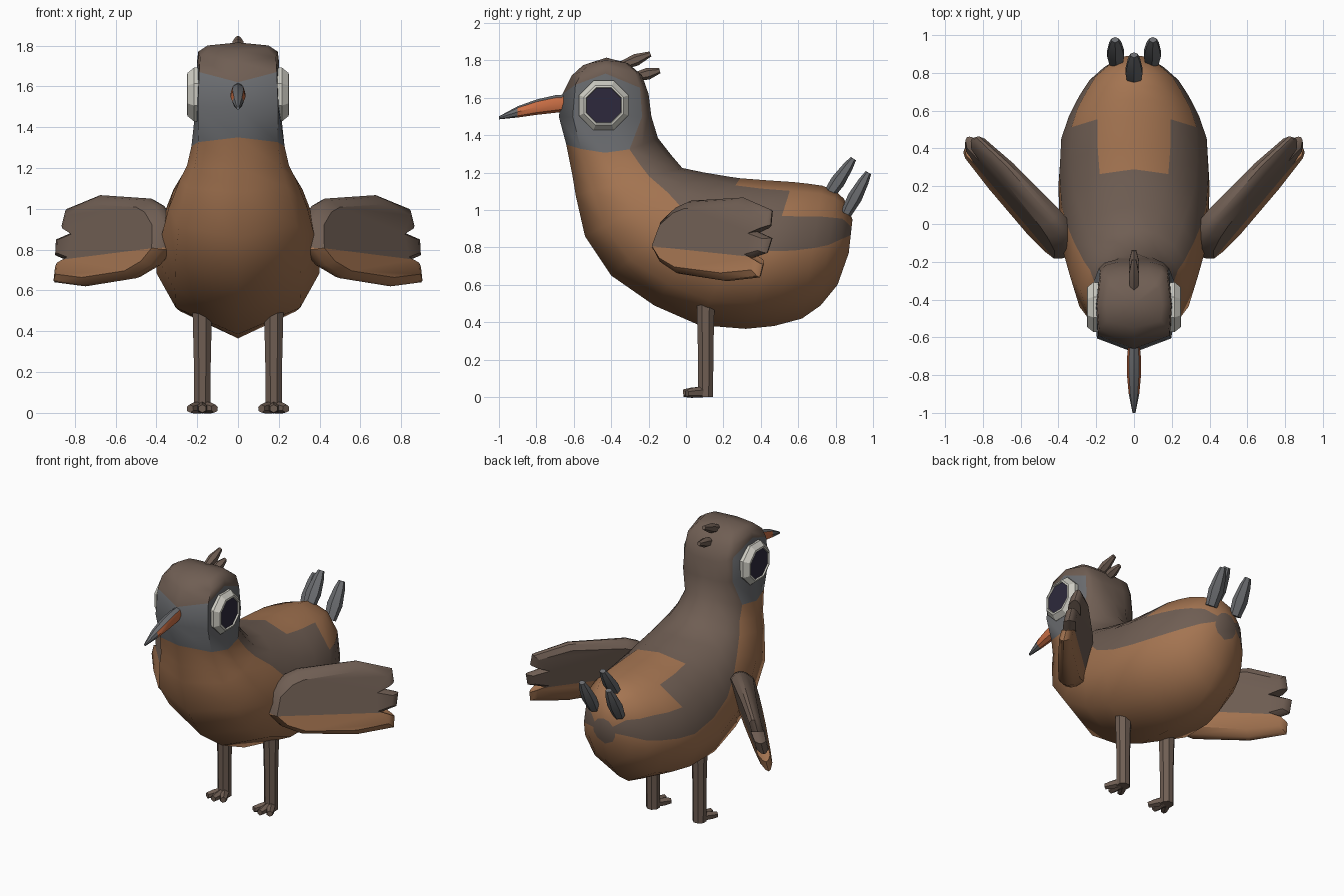
import bpy, bmesh, math
from mathutils import Vector

if "Cube" in bpy.data.objects:
    bpy.data.objects.remove(bpy.data.objects["Cube"])


def material(name, rgb):
    m = bpy.data.materials.new(name)
    m.diffuse_color = (*rgb, 1)
    m.use_nodes = True
    m.node_tree.nodes["Principled BSDF"].inputs["Base Color"].default_value = m.diffuse_color
    return m


BROWN = material("dark brown", (0.16, 0.112, 0.087))
TAN = material("tan", (0.37, 0.175, 0.082))
GREY = material("slate grey", (0.145, 0.15, 0.16))
WHITE = material("off white", (0.62, 0.61, 0.55))
DARK = material("eye dark", (0.026, 0.022, 0.045))
ORANGE = material("orange", (0.60, 0.16, 0.06))


def finish(bm, name, mats, angle=40):
    bmesh.ops.recalc_face_normals(bm, faces=bm.faces)
    me = bpy.data.meshes.new(name)
    bm.to_mesh(me)
    bm.free()
    for m in mats:
        me.materials.append(m)
    ob = bpy.data.objects.new(name, me)
    bpy.context.collection.objects.link(ob)
    bpy.ops.object.select_all(action='DESELECT')
    ob.select_set(True)
    bpy.context.view_layer.objects.active = ob
    bpy.ops.object.shade_smooth_by_angle(angle=math.radians(angle))
    return ob


def loft(bm, rings, rule=lambda r, c: 0, caps=(0, 0)):
    """Skin closed rings of points; rule(ring, column) picks the material."""
    vs = [[bm.verts.new(p) for p in ring] for ring in rings]
    n = len(vs[0])
    for r in range(len(vs) - 1):
        for c in range(n):
            d = (c + 1) % n
            f = bm.faces.new((vs[r][c], vs[r][d], vs[r + 1][d], vs[r + 1][c]))
            f.material_index = rule(r, c)
    for ring, mat in ((vs[0], caps[0]), (vs[-1], caps[1])):
        bm.faces.new(ring).material_index = mat


def tube(bm, a, b, profile, sides=6, flat=1.0):
    """Tapered rod from a to b; profile holds (fraction, radius), flat squashes it."""
    a, b = Vector(a), Vector(b)
    d = (b - a).normalized()
    side = Vector((1, 0, 0)) if abs(d.x) < 0.3 else Vector((0, 1, 0))
    side = (side - d * side.dot(d)).normalized()
    up = d.cross(side)
    angs = [2 * math.pi * (i + 0.5) / sides for i in range(sides)]
    loft(bm, [[a.lerp(b, t) + side * r * math.cos(q) + up * r * flat * math.sin(q)
               for q in angs] for t, r in profile])


# Body and head: half sections as (front-to-back fraction, width fraction)
SECTIONS = (
    ((0, 0), (.15, .95), (.5, 1), (.9, .9), (.96, .75), (1, .4), (1, 0)),
    ((0, 0), (.16, .85), (.42, 1), (.69, .93), (.83, .75), (.95, .4), (1, 0)),
    ((0, 0), (.17, .74), (.38, 1), (.53, 1), (.77, .86), (.94, .5), (1, 0)),
)
# front y, front z, back y, back z, half width, section blend, upward bow
RINGS = (
    (-.55, 1.775, -.31, 1.785, .15, 0, .02),
    (-.61, 1.72, -.235, 1.72, .195, 0, .05),
    (-.66, 1.62, -.20, 1.62, .20, 0, .11),
    (-.68, 1.50, -.185, 1.50, .207, 0, 0),
    (-.64, 1.35, -.15, 1.385, .228, 1, -.06),
    (-.61, 1.20, -.08, 1.295, .25, 1, -.03),
    (-.59, 1.08, -.02, 1.225, .285, 1, 0),
    (-.54, .86, .10, 1.20, .34, 1, 0),
    (-.40, .65, .22, 1.18, .375, 1.3, 0),
    (-.17, .49, .29, 1.17, .395, 1.6, 0),
    (.07, .385, .42, 1.16, .40, 1.8, 0),
    (.32, .365, .57, 1.15, .385, 2, 0),
    (.47, .38, .66, 1.14, .345, 2, 0),
    (.62, .42, .73, 1.13, .29, 2, 0),
    (.72, .49, .80, 1.10, .235, 2, 0),
    (.81, .60, .845, 1.06, .16, 2, 0),
    (.87, .77, .89, .95, .08, 2, 0),
)


def section(fy, fz, by, bz, w, blend, bow):
    i = min(int(blend), 1)
    half = []
    for p, q in zip(SECTIONS[i], SECTIONS[i + 1]):
        t, x = (a + (b - a) * (blend - i) for a, b in zip(p, q))
        z = fz + (bz - fz) * t + bow * math.sin(math.pi * t)
        half.append(Vector((w * x, fy + (by - fy) * t, z)))
    return half + [Vector((-p.x, p.y, p.z)) for p in half[-2:0:-1]]


def plumage(r, c):
    c = min(c, 11 - c)
    if r < 2:
        return 0                                    # crown
    if c < 3:
        return 2 if r < 4 else 1                    # face, then breast and belly
    if (c == 5 and r >= 9) or (c == 4 and r >= 11):
        return 1                                    # rump patch
    return 0                                        # nape, back and flank band


bm = bmesh.new()
loft(bm, [section(*r) for r in RINGS], plumage)
top = max(bm.faces, key=lambda f: f.calc_center_median().z)
bmesh.ops.poke(bm, faces=[top])
max(bm.verts, key=lambda v: len(v.link_faces)).co.z = 1.815
finish(bm, "body", [BROWN, TAN, GREY], 60)

# Beak: grey ridge and tip, orange lower sides
bm = bmesh.new()
rings = []
for y, z, rx, rz in ((-.62, 1.575, .028, .045), (-.70, 1.567, .036, .047),
                     (-.80, 1.55, .037, .041), (-.90, 1.525, .028, .03),
                     (-1.0, 1.493, .008, .008)):
    rings.append([(rx * math.sin(a), y, z + rz * math.cos(a))
                  for a in (math.pi * i / 4 for i in range(8))])
loft(bm, rings, lambda r, c: 1 if r < 3 and 1 <= c <= 6 else 0)
finish(bm, "beak", [GREY, ORANGE])

# Eyes: domed white ring with a dark inset disc
for s, side in ((1, "right"), (-1, "left")):
    bm = bmesh.new()
    angs = [math.pi * (i + .5) / 4 for i in range(8)]
    loft(bm, [[(s * x, -.44 + r * math.cos(a), 1.56 + r * math.sin(a)) for a in angs]
              for x, r in ((.18, .14), (.215, .143), (.247, .115), (.25, .103), (.24, .1))],
         caps=(0, 1))
    finish(bm, side + "_eye", [WHITE, DARK], 30)

# Crest plumes
bm = bmesh.new()
plume = ((0, .022), (.55, .032), (1, .014))
tube(bm, (0, -.36, 1.765), (0, -.19, 1.835), plume)
tube(bm, (0, -.28, 1.71), (0, -.14, 1.745), plume)
finish(bm, "crest", [BROWN])

# Tail feathers
bm = bmesh.new()
quill = ((0, .04), (.4, .052), (.8, .037), (1, .022))
tube(bm, (0, .755, 1.07), (0, .895, 1.275), quill, flat=.75)
for s in (1, -1):
    tube(bm, (s * .095, .855, .98), (s * .1, .975, 1.2), quill, flat=.75)
finish(bm, "tail_feathers", [GREY])

# Legs with three forward toes
for s, side in ((1, "right"), (-1, "left")):
    bm = bmesh.new()
    tube(bm, (s * .175, .105, 0), (s * .175, .105, .52), ((0, .043), (.5, .045), (1, .052)), 8)
    for dx, y in ((0, -.015), (-.06, .005), (.06, .005)):
        tube(bm, (s * .175 + dx * .2, .09, .027), (s * .175 + dx, y, .021),
             ((0, .03), (.6, .027), (1, .02)), 6)
    finish(bm, side + "_leg", [BROWN])

# Wings: notched outline as (length fraction, height), thick in the middle
OUTLINE = ((0, .80), (.04, .94), (.15, 1.02), (.25, 1.05), (.72, 1.067), (1.0, 1.0),
           (1.01, .92), (.90, .885), (1.04, .85), (1.02, .77), (.90, .745),
           (1.0, .71), (.99, .64), (.70, .62), (.25, .66), (.09, .72))
ROOT, TIP = Vector((.33, -.155, 0)), Vector((.865, .435, 0))
OUT = Vector((.74, -.67, 0))
for s, side in ((1, "right"), (-1, "left")):
    bm = bmesh.new()
    rings = []
    for k, sc in ((-1, .8), (-.45, .96), (0, 1), (.45, .96), (1, .8)):
        ring = []
        for u, z in OUTLINE:
            u2, z2 = .52 + (u - .52) * (.5 + sc / 2), .84 + (z - .84) * sc
            ring.append((u2, k * (.08 - .045 * u2), z2))
        rings.append(ring)
    loft(bm, rings)
    cut = Vector((.065, 0, 1)).normalized()
    at = Vector((0, 0, .81))
    bmesh.ops.bisect_plane(bm, geom=bm.verts[:] + bm.edges[:] + bm.faces[:],
                           plane_co=at, plane_no=cut)
    for f in bm.faces:
        f.material_index = int((f.calc_center_median() - at).dot(cut) < 0)
    for v in bm.verts:
        u, d, z = v.co
        p = ROOT.lerp(TIP, u) + OUT * (d + .25 * (.85 - z))
        v.co = (s * p.x, p.y, z)
    finish(bm, side + "_wing", [BROWN, TAN], 35)
